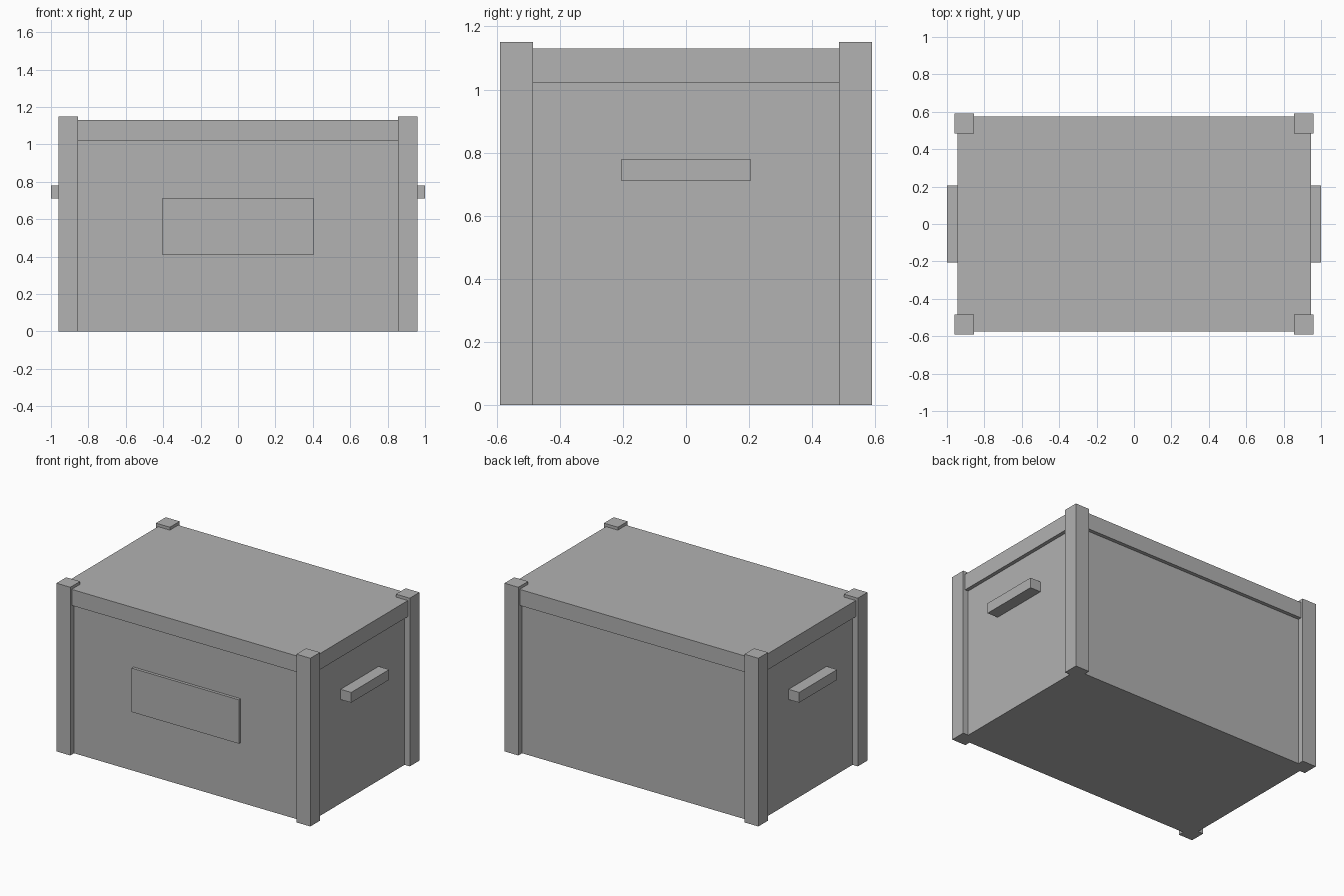
import bpy

old = bpy.data.objects.get("Cube")
if old:
    bpy.data.objects.remove(old, do_unlink=True)

# One plain grey for the whole chest
grey = bpy.data.materials.new("plain_grey")
grey.use_nodes = True
colour = (0.445, 0.445, 0.445, 1)
grey.diffuse_color = colour
grey.node_tree.nodes["Principled BSDF"].inputs["Base Color"].default_value = colour


def box(name, low, high):
    """Add a box spanning two opposite corners."""
    centre = [(a + b) / 2 for a, b in zip(low, high)]
    bpy.ops.mesh.primitive_cube_add(size=1, location=centre)
    obj = bpy.context.object
    obj.name = name
    obj.scale = [b - a for a, b in zip(low, high)]
    bpy.ops.object.transform_apply(location=False, rotation=False, scale=True)
    obj.data.materials.append(grey)
    return obj


def span(a, b, sign):
    """Mirror a distance range to the chosen side, in ascending order."""
    return sorted((a * sign, b * sign))


# Chest body and overhanging lid
box("body", (-0.92, -0.55, 0), (0.92, 0.55, 1.02))
box("lid", (-0.945, -0.575, 1.02), (0.945, 0.575, 1.13))

# Corner posts
for x_name, sx in (("left", 1), ("right", -1)):
    for y_name, sy in (("front", -1), ("back", 1)):
        x0, x1 = span(0.855, 0.96, sx)
        y0, y1 = span(0.485, 0.59, sy)
        box(f"{y_name}_{x_name}_post", (x0, y0, 0), (x1, y1, 1.15))

# Side handles
for x_name, sx in (("left", 1), ("right", -1)):
    x0, x1 = span(0.92, 1.0, sx)
    box(f"{x_name}_handle", (x0, -0.205, 0.71), (x1, 0.205, 0.78))

# Front label plate
box("front_plate", (-0.405, -0.57, 0.41), (0.405, -0.55, 0.71))
